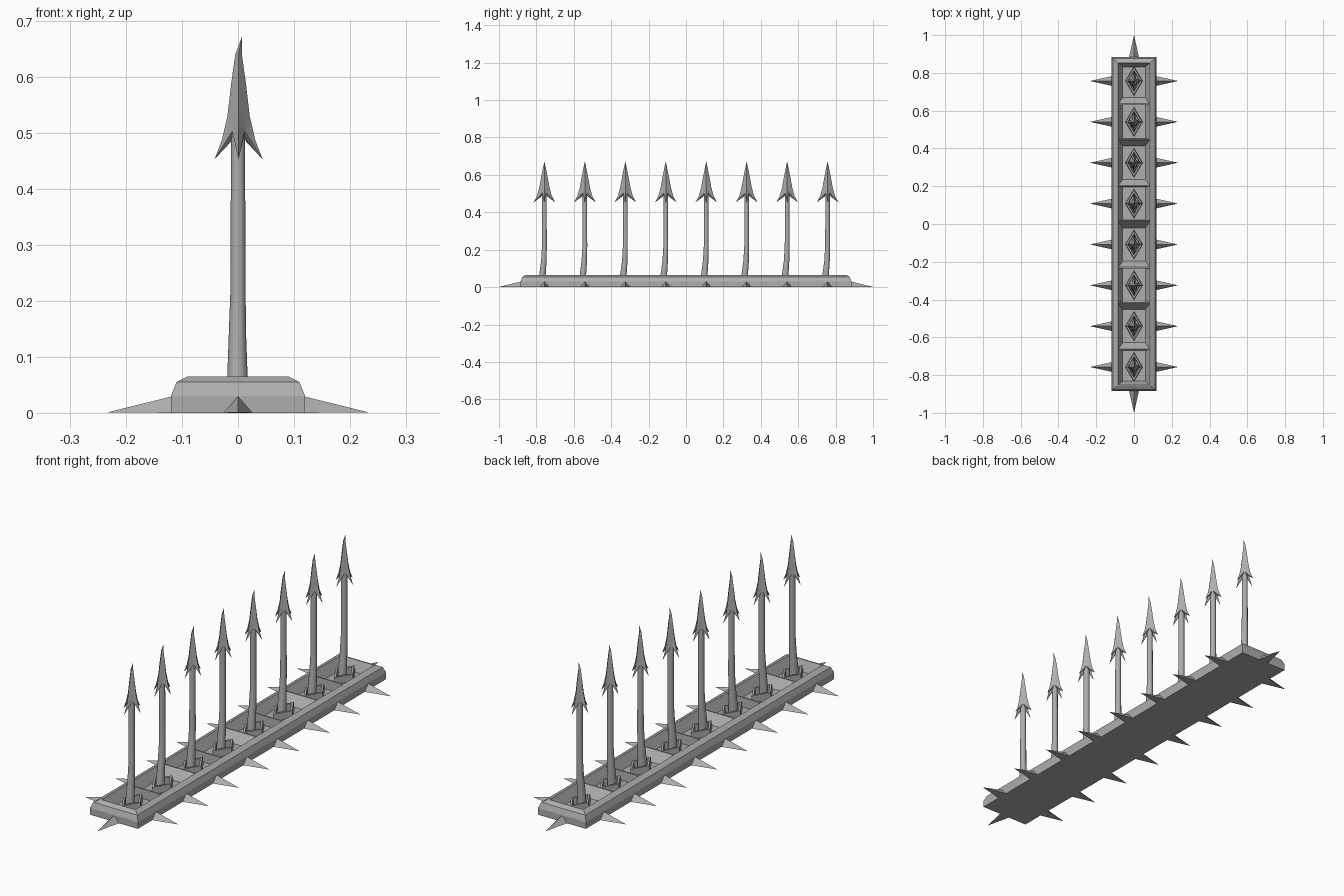
import bpy
import math

if "Cube" in bpy.data.objects:
    bpy.data.objects.remove(bpy.data.objects["Cube"])

steel = bpy.data.materials.new("steel_grey")
steel.diffuse_color = (0.42, 0.42, 0.42, 1)
steel.use_nodes = True
steel.node_tree.nodes["Principled BSDF"].inputs["Base Color"].default_value = steel.diffuse_color
STEP = 0.2163
SPEAR_Y = [(i - 3.5) * STEP for i in range(8)]


def make(name, verts, faces, smooth=None):
    me = bpy.data.meshes.new(name)
    me.from_pydata(verts, [], faces)
    me.materials.append(steel)
    ob = bpy.data.objects.new(name, me)
    bpy.context.collection.objects.link(ob)
    if smooth:
        bpy.ops.object.select_all(action='DESELECT')
        ob.select_set(True)
        bpy.context.view_layer.objects.active = ob
        bpy.ops.object.shade_smooth_by_angle(angle=math.radians(smooth))
    return ob


def loft(name, rings, closed=False, smooth=None):
    """Skin equal-length counter-clockwise rings; cap the ends or close into a loop."""
    n, m = len(rings[0]), len(rings)
    verts = [p for r in rings for p in r]
    faces = []
    for k in range(m if closed else m - 1):
        a, b = k * n, (k + 1) % m * n
        for i in range(n):
            j = (i + 1) % n
            faces.append((a + i, a + j, b + j, b + i))
    if not closed:
        faces.append(tuple(reversed(range(n))))
        faces.append(tuple(range((m - 1) * n, m * n)))
    return make(name, verts, faces, smooth)


def rect(hx, hy, z):
    return [(-hx, -hy, z), (hx, -hy, z), (hx, hy, z), (-hx, hy, z)]


def circle(cx, cy, z, r, n=10):
    return [(cx + r * math.cos(2 * math.pi * i / n),
             cy + r * math.sin(2 * math.pi * i / n), z) for i in range(n)]


def diamond(cy, rx, ry, z):
    return [(rx, cy, z), (0, cy + ry, z), (-rx, cy, z), (0, cy - ry, z)]


# Bevelled base with a sunken tray
loft("base_tray", [rect(.12, .885, 0), rect(.12, .885, .03), rect(.11, .875, .055),
                   rect(.09, .858, .065), rect(.084, .852, .065), rect(.06, .832, .02)])

# Sloped divider bars between the cells, alternating direction
for k in range(-3, 4):
    d = 1 if k % 2 else -1
    prof = [(.022 * d, .062, .018), (-.012 * d, .088, .062),
            (-.018 * d, .088, .062), (-.02 * d, .062, .018)]
    left = [(-x, k * STEP + y, z) for y, x, z in prof]
    right = [(x, k * STEP + y, z) for y, x, z in prof]
    if d > 0:
        left.reverse()
        right.reverse()
    loft("divider_bar", [right, left])


def spear_head(y):
    # Four ridges ending in barbs, with raised notches between them
    def ring(rx, ry, z, rv, zv):
        pts = []
        for i in range(8):
            a = i * math.pi / 4
            c, s = math.cos(a), math.sin(a)
            if i % 2:
                pts.append((.001 + rv * c, y + rv * s, zv))
            else:
                pts.append((.001 + rx * c, y + ry * s, z))
        return pts
    rings = [ring(.007, .007, .505, .007, .512),
             ring(.013, .015, .485, .013, .507),
             ring(.043, .058, .453, .016, .503),
             ring(.030, .040, .487, .0175, .515),
             ring(.020, .028, .530, .0165, .535),
             ring(.013, .017, .590, .0105, .590),
             ring(.006, .007, .640, .0045, .640)]
    verts = [p for r in rings for p in r] + [(.007, y, .672)]
    faces = [(k * 8 + i, k * 8 + (i + 1) % 8, (k + 1) * 8 + (i + 1) % 8, (k + 1) * 8 + i)
             for k in range(6) for i in range(8)]
    faces += [(48 + i, 48 + (i + 1) % 8, 56) for i in range(8)]
    faces.append(tuple(reversed(range(8))))
    make("spear_head", verts, faces, 35)


def side_spike(x, y, angle):
    # Three-sided thorn lying flat on the ground
    c, s = math.cos(angle), math.sin(angle)
    pts = [(-.004, -.026, 0), (-.004, .026, 0), (-.004, 0, .03), (.113, 0, .001)]
    verts = [(x + c * u - s * v, y + s * u + c * v, z) for u, v, z in pts]
    make("side_spike", verts, [(0, 2, 1), (0, 3, 2), (1, 2, 3), (0, 1, 3)])


for y in SPEAR_Y:
    # Shaft, flared and slightly bent at the foot
    loft("spear_shaft", [circle(-.001, y - .012, .018, .019), circle(-.001, y - .010, .07, .018),
                         circle(-.001, y - .003, .14, .0155), circle(0, y, .22, .0135),
                         circle(0, y, .51, .0125)], smooth=50)
    spear_head(y)
    # Open diamond socket around the foot
    loft("spear_socket", [diamond(y, .046, .078, .018), diamond(y, .043, .073, .05),
                          diamond(y, .033, .056, .05), diamond(y, .030, .050, .018)],
         closed=True)
    side_spike(.12, y, 0)
    side_spike(-.12, y, math.pi)

# Thorns on the two short ends
side_spike(0, .887, math.pi / 2)
side_spike(0, -.887, -math.pi / 2)
